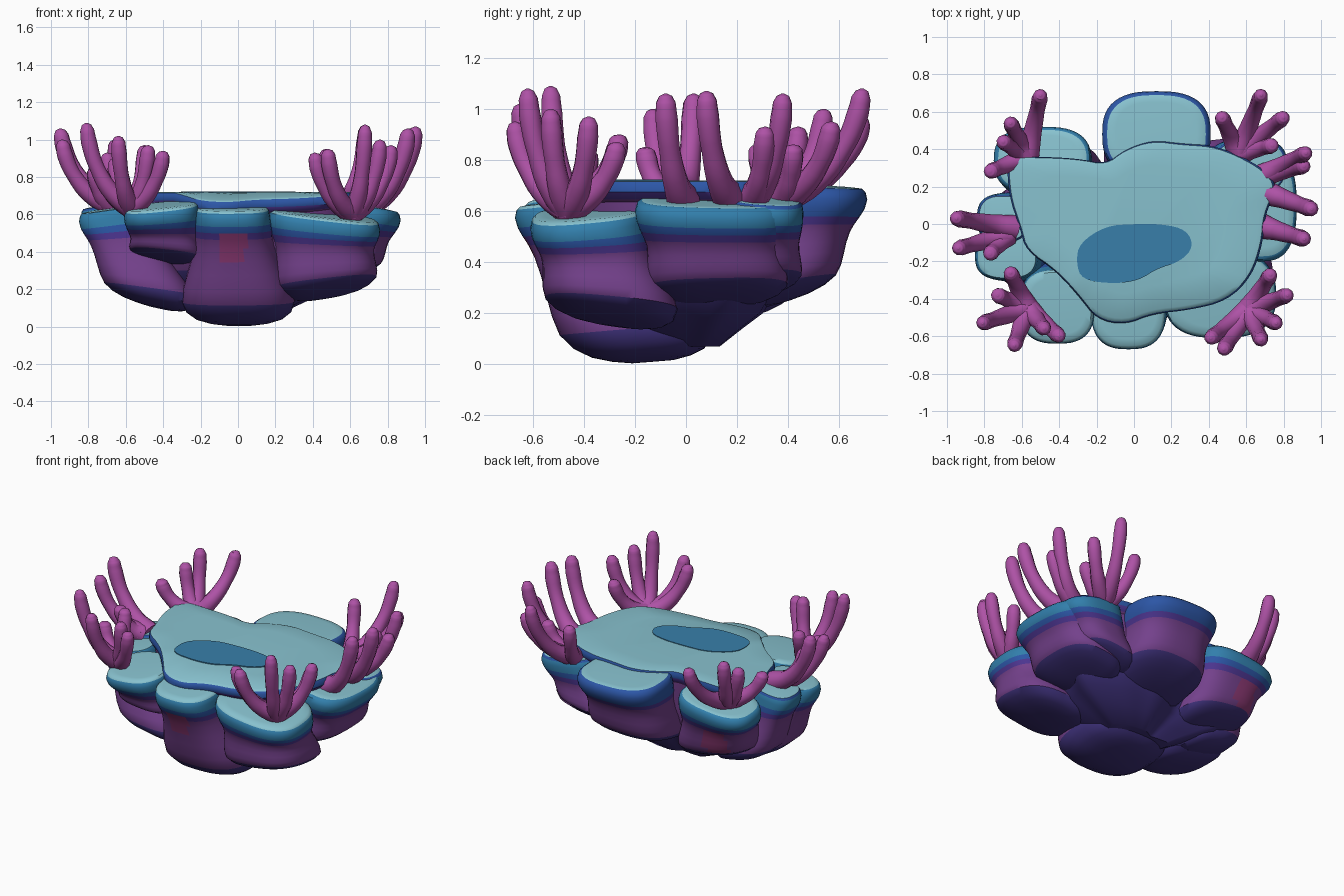
import bpy, bmesh
from math import cos, sin, pi
from mathutils import Vector

cube = bpy.data.objects.get("Cube")
if cube:
    bpy.data.objects.remove(cube, do_unlink=True)


def material(name, hexcode):
    srgb = [int(hexcode[i:i + 2], 16) / 255 for i in (0, 2, 4)]
    col = [c / 12.92 if c < 0.04 else ((c + 0.055) / 1.055) ** 2.4 for c in srgb] + [1]
    m = bpy.data.materials.new(name)
    m.use_nodes = True
    m.diffuse_color = col
    m.node_tree.nodes["Principled BSDF"].inputs["Base Color"].default_value = col
    return m


PALETTE = [material(*p) for p in (
    ("indigo", "3d3078"), ("purple", "74418c"), ("violet", "4c3590"), ("blue", "2c56a6"),
    ("teal", "327fac"), ("pale cyan", "88c2cf"), ("pool blue", "387faa"),
    ("coral magenta", "ae52a6"), ("plum", "8e3a76"))]
INDIGO, PURPLE, VIOLET, BLUE, TEAL, CYAN, POOL, CORAL, PLUM = range(len(PALETTE))


def finish(obj):
    bpy.ops.object.select_all(action='DESELECT')
    obj.select_set(True)
    bpy.context.view_layer.objects.active = obj
    bpy.ops.object.shade_smooth_by_angle(angle=0.7)


def loft(name, rings, bands, rule=None):
    """Skin a stack of rings; bands holds one colour per gap between rings."""
    bm = bmesh.new()
    rows = [[bm.verts.new(p) for p in ring] for ring in rings]
    n = len(rows[0])
    for low, high, band in zip(rows, rows[1:], bands):
        for i in range(n):
            j = (i + 1) % n
            bm.faces.new((low[i], low[j], high[j], high[i])).material_index = band
    bm.faces.new(rows[0][::-1]).material_index = bands[0]
    bm.faces.new(rows[-1]).material_index = bands[-1]
    bmesh.ops.recalc_face_normals(bm, faces=bm.faces)
    if rule:
        for f in bm.faces:
            f.material_index = rule(f)
    mesh = bpy.data.meshes.new(name)
    bm.to_mesh(mesh)
    bm.free()
    for m in PALETTE:
        mesh.materials.append(m)
    obj = bpy.data.objects.new(name, mesh)
    bpy.context.collection.objects.link(obj)
    finish(obj)


def rounded(cx, cy, rx, ry, n=48):
    """Rounded rectangle ring."""
    def power(v):
        return abs(v) ** 0.75 * (1 if v > 0 else -1)
    return [(cx + rx * power(cos(2 * pi * i / n)), cy + ry * power(sin(2 * pi * i / n)))
            for i in range(n)]


def smooth_outline(pts, rounds=2):
    """Corner-cutting of a closed outline."""
    pts = [Vector(p) for p in pts]
    for _ in range(rounds):
        pts = [p for a, b in zip(pts, pts[1:] + pts[:1]) for p in (a.lerp(b, .25), a.lerp(b, .75))]
    return pts


# Lobe profile: body as (height fraction, size, colour)
BODY = [(0, .25, INDIGO), (.025, .47, INDIGO), (.07, .68, INDIGO), (.15, .85, INDIGO),
        (.27, .96, PURPLE), (.42, .97, PURPLE), (.6, .94, PURPLE), (.75, .91, PURPLE),
        (.9, .9, PURPLE)]


def lobe(name, top, bottom, ztop, zbot, edge=TEAL, lip=CYAN, slope=.15, rise=.22, rule=None):
    """Lobe whose top dips and whose underside rises away from the core."""
    rim = [(.155, .92, VIOLET), (.12, .96, BLUE), (.085, .99, edge), (.045, 1, edge),
           (.015, .97, lip), (.003, .91, CYAN), (0, .75, CYAN)]
    wall = ztop - .155 - zbot
    levels = [(zbot + f * wall, s, m) for f, s, m in BODY] + [(ztop - d, s, m) for d, s, m in rim]
    outward = Vector(top[:2]).normalized()
    rings = []
    for z, s, _ in levels:
        t = min(1, (z - zbot) / (ztop - .06 - zbot))
        cx, cy, rx, ry = (b + (a - b) * t for a, b in zip(top, bottom))
        tilt = rise * (1 - t) - slope * t
        rings.append([(x, y, z + tilt * outward.dot((x - cx, y - cy)))
                      for x, y in rounded(cx, cy, rx * s, ry * s)])
    loft(name, rings, [m for _, _, m in levels], rule)


def patch(x, z, side):
    """Plum blotch on the wall facing the given y direction."""
    def rule(face):
        c = face.calc_center_median()
        inside = abs(c.x - x) < .075 and abs(c.z - z) < .085 and face.normal.y * side > .3
        return PLUM if inside else face.material_index
    return rule


# Rock lobes around the core
lobe("front_center_lobe", (-.03, -.45, .2, .22), (.01, -.13, .35, .33), .64, .01,
     slope=.1, rise=-.08, rule=patch(-.035, .41, -1))
lobe("front_left_lobe", (.46, -.38, .3, .23), (.47, -.27, .28, .28), .6, .16)
lobe("left_lobe", (.68, .1, .19, .3), (.52, .13, .23, .28), .64, .24, lip=TEAL)
lobe("left_back_lobe", (.62, .31, .2, .15), (.46, .26, .22, .2), .65, .28, lip=BLUE)
lobe("front_right_lobe", (-.41, -.44, .2, .2), (-.38, -.3, .2, .22), .65, .35)
lobe("right_front_lobe", (-.68, -.17, .17, .13), (-.42, -.13, .27, .27), .63, .1, lip=TEAL)
lobe("right_lobe", (-.7, .03, .14, .13), (-.46, .04, .23, .22), .65, .13, lip=BLUE)
lobe("right_back_lobe", (-.49, .34, .26, .18), (-.38, .17, .26, .24), .63, .19, lip=TEAL,
     rule=patch(-.52, .39, 1))
lobe("back_lobe", (.12, .48, .29, .23), (.12, .28, .29, .29), .70, .22, edge=BLUE, lip=BLUE,
     slope=.05)

# Core and top plate share one outline
OUTLINE = [(-.68, .36), (-.5, .36), (-.3, .35), (-.15, .32), (-.05, .4), (.1, .45), (.25, .43),
           (.42, .42), (.56, .37), (.7, .29), (.77, .2), (.7, .05), (.69, -.1), (.63, -.28),
           (.5, -.41), (.3, -.46), (.1, -.48), (-.05, -.54), (-.2, -.51), (-.3, -.38),
           (-.42, -.25), (-.58, -.14), (-.61, -.02), (-.67, .15)]
outline = smooth_outline(OUTLINE)


def plate_ring(size, z, droop=1):
    return [(p.x * size, p.y * size, z - droop * .25 * max(0, -p.y * size - .33)) for p in outline]


loft("core", [plate_ring(s, z, 0) for s, z in ((.3, .07), (.5, .14), (.68, .2), (.82, .3),
                                               (.9, .45), (.94, .65))],
     [INDIGO, INDIGO, INDIGO, PURPLE, PURPLE])
loft("top_plate", [plate_ring(.9, .62), plate_ring(.96, .645), plate_ring(1, .675),
                   plate_ring(1, .7), plate_ring(.985, .715), plate_ring(.95, .72),
                   plate_ring(.7, .72)],
     [PURPLE, VIOLET, BLUE, BLUE, CYAN, CYAN])

# Pool painted on the plate
pool = smooth_outline([(-.31, -.2), (-.29, -.1), (-.15, -.01), (0, .0), (.15, .0), (.28, -.03),
                       (.32, -.12), (.25, -.2), (.12, -.24), (.03, -.3), (-.1, -.32), (-.28, -.3)])
loft("pool", [[(p.x, p.y, z) for p in pool] for z in (.718, .724)], [POOL])


def coral(name, base, tips, thick=.042):
    """Plump branches that lean outwards, then turn up."""
    curve = bpy.data.curves.new(name, 'CURVE')
    curve.dimensions = '3D'
    curve.bevel_depth = thick
    curve.bevel_resolution = 3
    curve.resolution_u = 4
    curve.use_fill_caps = True
    base = Vector(base)
    path = [(0, 0, 1.5), (.4, .15, 1.15), (.76, .46, .95), (.94, .76, 1.02), (.985, .91, .9),
            (.998, .975, .6), (1, 1, .12)]
    for tip in tips:
        d = Vector(tip) - base
        spline = curve.splines.new('BEZIER')
        spline.bezier_points.add(len(path) - 1)
        for p, (out, up, r) in zip(spline.bezier_points, path):
            p.co = base + Vector((d.x * out, d.y * out, d.z * up))
            p.radius = r
            p.handle_left_type = p.handle_right_type = 'AUTO'
    temp = bpy.data.objects.new(name + "_path", curve)
    bpy.context.collection.objects.link(temp)
    graph = bpy.context.evaluated_depsgraph_get()
    mesh = bpy.data.meshes.new_from_object(temp.evaluated_get(graph))
    bpy.data.objects.remove(temp, do_unlink=True)
    mesh.materials.clear()
    mesh.materials.append(PALETTE[CORAL])
    obj = bpy.data.objects.new(name, mesh)
    bpy.context.collection.objects.link(obj)
    finish(obj)


# Coral clusters
coral("front_right_coral", (-.57, -.45, .64),
      [(-.81, -.53, 1.09), (-.64, -.65, 1.02), (-.4, -.6, .94), (-.66, -.26, .9),
       (-.73, -.38, .84), (-.48, -.56, .97)])
coral("right_coral_a", (-.64, -.02, .65), [(-.95, .03, 1.06)], .045)
coral("right_coral_b", (-.68, -.06, .65), [(-.94, -.13, 1.0), (-.77, -.16, .85)])
coral("back_right_coral", (-.57, .36, .65),
      [(-.5, .69, .97), (-.66, .54, 1.0), (-.77, .28, .86), (-.7, .44, .93)])
coral("back_left_coral", (.56, .38, .65),
      [(.68, .69, 1.08), (.47, .57, .95), (.8, .57, .95), (.74, .42, .86)])
coral("left_coral_a", (.69, .26, .65), [(.92, .38, 1.06), (.91, .31, .93)])
coral("left_coral_b", (.7, .17, .65), [(.95, .08, 1.07)], .045)
coral("left_coral_c", (.68, -.01, .64), [(.91, -.08, 1.06)], .045)
coral("front_left_coral", (.61, -.46, .61),
      [(.73, -.27, .87), (.82, -.38, .97), (.68, -.62, 1.08), (.48, -.67, .95),
       (.41, -.61, .93), (.76, -.53, 1.0)])
